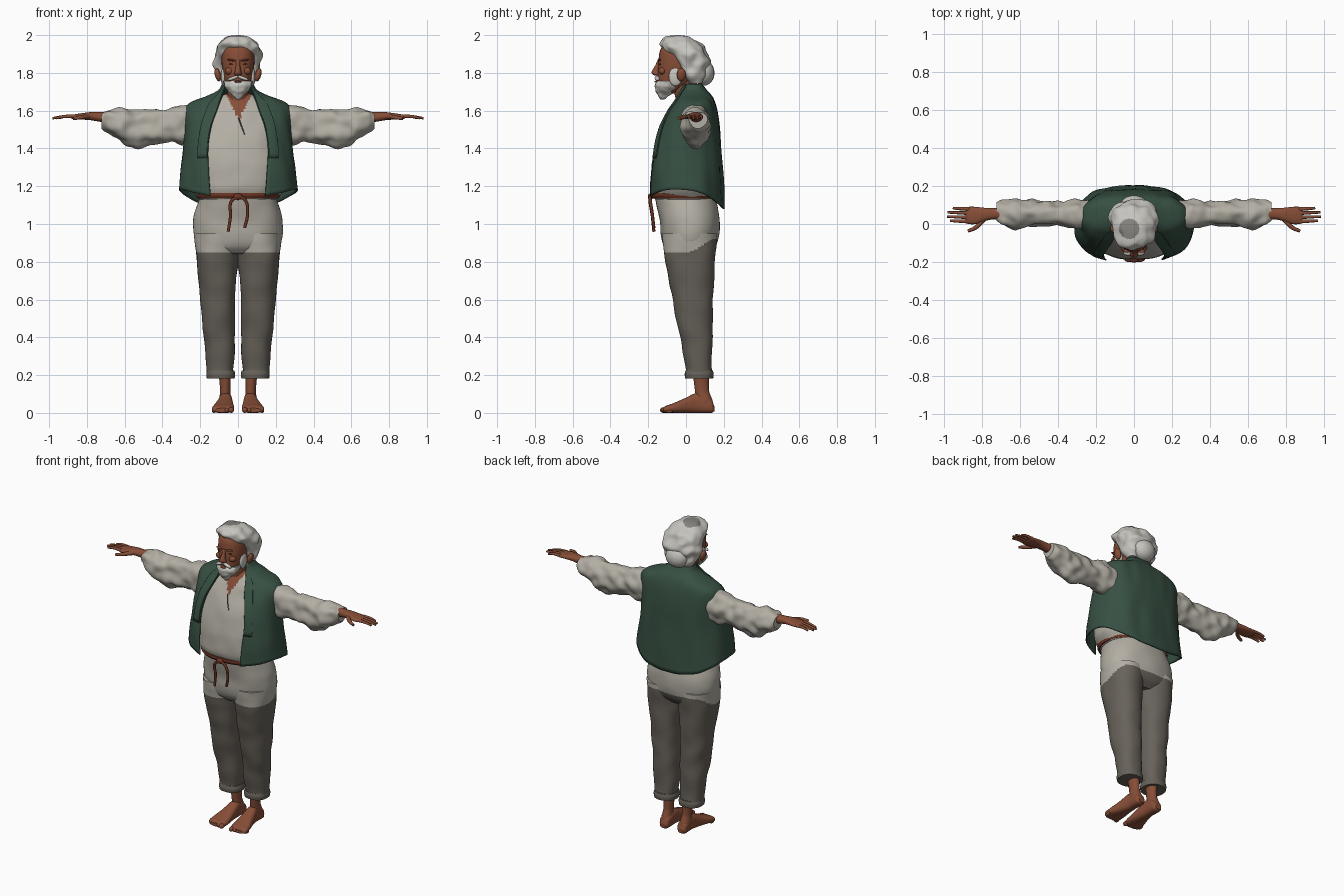
import bpy, bmesh, math
from mathutils import Vector, Matrix, noise

cube = bpy.data.objects.get("Cube")
if cube:
    bpy.data.objects.remove(cube, do_unlink=True)


def material(name, r, g, b):
    m = bpy.data.materials.new(name)
    m.use_nodes = True
    m.diffuse_color = (r, g, b, 1)
    shader = m.node_tree.nodes["Principled BSDF"]
    shader.inputs["Base Color"].default_value = (r, g, b, 1)
    shader.inputs["Roughness"].default_value = 0.9
    return m


SKIN = material("brown_skin", .24, .075, .038)
HAIR = material("white_hair", .56, .55, .51)
SCALP = material("grey_crown", .23, .22, .2)
LINEN = material("pale_linen", .45, .425, .37)
CLOTH = material("dark_trouser_cloth", .135, .12, .1)
GREEN = material("green_wool", .038, .08, .055)
ROPE = material("red_brown_cord", .15, .035, .018)
DARK = material("dark_brown", .06, .02, .012)


def add_object(name, data, mats, mirror=False):
    ob = bpy.data.objects.new(name, data)
    bpy.context.collection.objects.link(ob)
    for m in mats:
        data.materials.append(m)
    if mirror:
        ob.modifiers.new("mirror", 'MIRROR')
    return ob


def finish(name, bm, mats, mirror=False, rule=None):
    bmesh.ops.recalc_face_normals(bm, faces=bm.faces)
    for f in bm.faces:
        f.smooth = len(f.verts) < 5
        if rule:
            f.material_index = int(rule(f.calc_center_median()))
    me = bpy.data.meshes.new(name)
    bm.to_mesh(me)
    bm.free()
    return add_object(name, me, mats, mirror)


def smooth_rows(rows, steps):
    # Cubic interpolation of each column against the first column
    def slope(i, k):
        a, b = rows[max(i - 1, 0)], rows[min(i + 1, len(rows) - 1)]
        return (b[k] - a[k]) / (b[0] - a[0])
    out = []
    for i in range(len(rows) - 1):
        a, b = rows[i], rows[i + 1]
        h = b[0] - a[0]
        for s in range(steps):
            t = s / steps
            q = t * t * (3 - 2 * t)
            row = [a[0] + h * t]
            for k in range(1, len(a)):
                bend = slope(i, k) * t * (1 - t) ** 2 - slope(i + 1, k) * t * t * (1 - t)
                row.append(a[k] + (b[k] - a[k]) * q + h * bend)
            out.append(row)
    return out + [list(rows[-1])]


def power(v, e):
    return math.copysign(abs(v) ** e, v)


def loft(name, axis, rows, mats, n=32, steps=5, e=1.0, wobble=0, freq=14, mirror=False, rule=None):
    # Each row is: position on the axis, then low and high of both cross directions
    bm = bmesh.new()
    rings = []
    for t, a, b, c, d in smooth_rows(rows, steps):
        ring = []
        for i in range(n):
            w = math.tau * i / n
            x, y = power(math.sin(w), e), -power(math.cos(w), e)
            u, v = (a + b) / 2 + x * (b - a) / 2, (c + d) / 2 + y * (d - c) / 2
            p = Vector({'x': (t, u, v), 'y': (u, t, v), 'z': (u, v, t)}[axis])
            if wobble:
                k = noise.noise(p * freq) * wobble
                u, v = u + x * k, v + y * k
                p = Vector({'x': (t, u, v), 'y': (u, t, v), 'z': (u, v, t)}[axis])
            ring.append(bm.verts.new(p))
        rings.append(ring)
    for r, s in zip(rings, rings[1:]):
        for i in range(n):
            j = (i + 1) % n
            bm.faces.new((r[i], r[j], s[j], s[i]))
    bm.faces.new(rings[0])
    bm.faces.new(rings[-1])
    return finish(name, bm, mats, mirror, rule)


def both(rows):
    return [(z, -w, w, f, b) for z, w, f, b in rows]


def ball(name, centre, size, mat, mirror=False, turn=0):
    bm = bmesh.new()
    m = Matrix.Translation(centre) @ Matrix.Rotation(turn, 4, 'Y') @ Matrix.Diagonal((*size, 1))
    bmesh.ops.create_uvsphere(bm, u_segments=20, v_segments=12, radius=1, matrix=m)
    return finish(name, bm, [mat], mirror)


def tube(name, points, radius, mat, mirror=False, tip=.6):
    cu = bpy.data.curves.new(name, 'CURVE')
    cu.dimensions = '3D'
    cu.bevel_depth, cu.bevel_resolution, cu.use_fill_caps = radius, 3, True
    sp = cu.splines.new('BEZIER')
    sp.bezier_points.add(len(points) - 1)
    for i, (bp, p) in enumerate(zip(sp.bezier_points, points)):
        bp.co = p
        bp.handle_left_type = bp.handle_right_type = 'AUTO'
        bp.radius = 1 + (tip - 1) * i / (len(points) - 1)
    return add_object(name, cu, [mat], mirror)


# Trousers: pale above, dark below a line that rises toward the back
def lower_cloth(p):
    return p.z < .848 + min(max(p.y - .02, 0) * .6, .07)


loft("trouser_legs", 'z', [(.185, .022, .16, 0, .14), (.24, .022, .163, -.002, .14),
     (.5, .018, .19, -.05, .14), (.7, .008, .208, -.09, .147), (.85, -.008, .225, -.117, .158),
     (.95, -.01, .23, -.125, .165)], [LINEN, CLOTH], 48, 14, .88, .008, 9, True, lower_cloth)
loft("trouser_seat", 'z', both([(.84, .16, -.08, .12), (.88, .215, -.115, .155),
     (.94, .234, -.13, .172), (1.02, .236, -.14, .177), (1.09, .218, -.152, .168),
     (1.15, .2, -.165, .15)]), [LINEN, CLOTH], 64, 8, .88, .006, 9, rule=lower_cloth)
loft("trouser_cuffs", 'z', [(.183, .018, .165, -.004, .144), (.205, .015, .168, -.007, .146),
     (.225, .02, .163, -.002, .142)], [CLOTH], e=.88, mirror=True)

# Bare feet
loft("ankles", 'z', [(.02, .035, .095, .06, .145), (.06, .035, .1, .055, .142),
     (.12, .04, .095, .047, .122), (.26, .035, .108, .03, .125)], [SKIN], mirror=True)
loft("feet", 'y', [(.15, .045, .085, .008, .035), (.135, .033, .097, 0, .07),
     (.06, .03, .1, 0, .105), (0, .026, .114, 0, .08), (-.07, .02, .134, 0, .05),
     (-.11, .024, .136, 0, .036), (-.122, .04, .12, .003, .025)], [SKIN], e=.75, mirror=True)
for i in range(5):
    r = .015 - .0015 * i
    ball(f"toe_{i + 1}", (.036 + .023 * i, -.118 + .007 * i, r), (r, .02, r), SKIN, True)


# Shirt with an open V neck
def open_neck(p):
    return p.y < .02 and abs(p.x - .004) < (p.z - .55 - 1) * .5


loft("shirt_body", 'z', both([(1.13, .205, -.165, .15), (1.2, .25, -.186, .17),
     (1.35, .25, -.175, .165), (1.5, .24, -.133, .155), (1.6, .21, -.085, .13),
     (1.65, .15, -.055, .11), (1.69, .065, -.035, .09)]), [LINEN, SKIN],
     128, 12, .85, .007, 10, rule=open_neck)
tube("neck_slit", [(.004, -.115, 1.56), (.018, -.135, 1.52), (.035, -.148, 1.475)], .004, CLOTH)
loft("sleeves", 'x', [(.2, -.015, .115, 1.44, 1.61), (.29, -.025, .125, 1.415, 1.632),
     (.38, -.01, .12, 1.432, 1.602), (.48, -.008, .122, 1.415, 1.61),
     (.58, -.018, .125, 1.413, 1.612), (.63, -.022, .13, 1.445, 1.612),
     (.69, -.005, .118, 1.482, 1.607), (.722, .012, .1, 1.508, 1.592)],
     [LINEN], 48, 8, .95, .022, 16, True)

# Forearms and hands
loft("forearms", 'x', [(.66, .02, .09, 1.53, 1.595), (.74, .024, .084, 1.543, 1.592),
     (.785, .015, .085, 1.55, 1.592), (.83, 0, .09, 1.553, 1.586), (.87, 0, .09, 1.555, 1.58),
     (.885, .008, .083, 1.56, 1.576)], [SKIN], 24, e=.9, mirror=True)
for i, reach in enumerate((.965, .982, .978, .95)):
    y = .013 + .022 * i
    tube(f"finger_{i + 1}", [(.865, y, 1.57), (.92, y + .002, 1.569), (reach, y + .004, 1.56)],
         .0105, SKIN, True)
tube("thumb", [(.79, .025, 1.568), (.83, -.018, 1.565), (.872, -.037, 1.558)], .014, SKIN, True)

# Open vest: rows hold height, half width, front, back and half the gap
VEST = smooth_rows([(1.11, .31, -.2, .2, .145), (1.25, .3, -.2, .192, .155),
                    (1.4, .285, -.178, .182, .158), (1.52, .28, -.14, .172, .14),
                    (1.6, .278, -.095, .16, .112), (1.645, .245, -.06, .148, .096),
                    (1.675, .16, -.045, .135, .085), (1.705, .1, -.038, .112, .072),
                    (1.74, .078, -.015, .085, .06)], 6)


def vest_panel(name, rows, width, grow, thick):
    bm = bmesh.new()
    e, n, grid = .8, 72, []
    for z, w, f, b, gap in rows:
        start = math.asin(min(gap / w, 1) ** (1 / e))
        end = math.tau - start if width is None else start + width
        line = []
        for i in range(n + 1):
            t = start + (end - start) * i / n
            hem = .03 * math.cos(t) + .07 * math.sin(t) ** 2
            fade = max(0, (1.35 - z) / .24)
            p = Vector((power(math.sin(t), e) * (w + grow),
                        (f + b) / 2 - power(math.cos(t), e) * ((b - f) / 2 + grow),
                        z + hem * fade))
            fold = noise.noise(Vector((p.x * 14, p.y * 14, z * 4))) * .008
            p.x += math.sin(t) * fold
            p.y -= math.cos(t) * fold
            line.append(bm.verts.new(p))
        grid.append(line)
    for r, s in zip(grid, grid[1:]):
        for i in range(n):
            bm.faces.new((r[i], r[i + 1], s[i + 1], s[i]))
    ob = finish(name, bm, [GREEN], width is not None)
    mod = ob.modifiers.new("thickness", 'SOLIDIFY')
    mod.thickness, mod.offset = thick, 0


vest_panel("vest", VEST, None, 0, .008)
vest_panel("lapels", [r for r in VEST if r[0] > 1.33], .22, .008, .008)

# Cord belt with two hanging ends
loft("belt", 'z', both([(1.135, .215, -.178, .155), (1.15, .222, -.187, .16),
     (1.165, .222, -.186, .16)]), [ROPE], 48, 4, .88)
ball("belt_knot", (0, -.188, 1.145), (.025, .014, .017), ROPE)
tube("cord_right", [(0, -.19, 1.145), (-.035, -.19, 1.12), (-.04, -.178, 1.04),
                    (-.052, -.17, .96)], .009, ROPE, tip=.9)
tube("cord_left", [(0, -.19, 1.145), (.035, -.19, 1.13), (.05, -.178, 1.05),
                   (.035, -.17, .98)], .009, ROPE, tip=.9)

# Neck, head and face
loft("neck", 'z', both([(1.58, .07, -.06, .08), (1.66, .06, -.055, .07),
     (1.72, .055, -.07, .06), (1.8, .055, -.08, .05)]), [SKIN])
loft("head", 'z', both([(1.69, .02, -.13, -.06), (1.71, .045, -.145, -.02),
     (1.75, .068, -.151, .03), (1.8, .08, -.15, .06), (1.86, .087, -.146, .07),
     (1.92, .083, -.137, .07), (1.96, .06, -.11, .05)]), [SKIN], e=.9)
loft("nose", 'z', both([(1.785, .012, -.165, -.13), (1.793, .021, -.178, -.13),
     (1.808, .017, -.181, -.13), (1.84, .011, -.163, -.13), (1.87, .012, -.149, -.13)]), [SKIN], 20)
ball("ears", (.107, -.025, 1.79), (.016, .024, .036), SKIN, True, .25)
ball("brows", (.036, -.142, 1.868), (.023, .009, .006), SKIN, True, -.15)
ball("closed_eyes", (.036, -.138, 1.846), (.015, .007, .003), DARK, True)
ball("cheeks", (.045, -.125, 1.81), (.025, .02, .02), SKIN, True)

# Beard, moustache and side whiskers
loft("beard", 'z', both([(1.66, .008, -.135, -.115), (1.69, .04, -.155, -.075),
     (1.72, .066, -.163, -.045), (1.745, .075, -.161, -.02), (1.757, .076, -.153, -.01)]),
     [HAIR], 40, 6, .9, .008, 40)
ball("whiskers", (.077, -.055, 1.78), (.014, .036, .05), HAIR, True)
ball("moustache", (.027, -.152, 1.772), (.031, .014, .009), HAIR, True, .35)
ball("lips", (0, -.156, 1.754), (.02, .01, .006), SKIN)


# Wavy hair with a thin crown patch and a low bun
def crown(p):
    return p.z > 1.95 and math.hypot(p.x + .025, p.y + .025) < .053


loft("hair", 'z', both([(1.745, .085, .005, .09), (1.8, .112, -.02, .115),
     (1.86, .128, -.055, .122), (1.91, .126, -.095, .108), (1.95, .106, -.134, .082),
     (1.98, .075, -.125, .04), (1.994, .045, -.1, .01), (2, .004, -.055, -.04)]),
     [HAIR, SCALP], 72, 8, .92, .02, 18, rule=crown)
ball("hair_bun", (0, .093, 1.8), (.075, .058, .068), HAIR)
